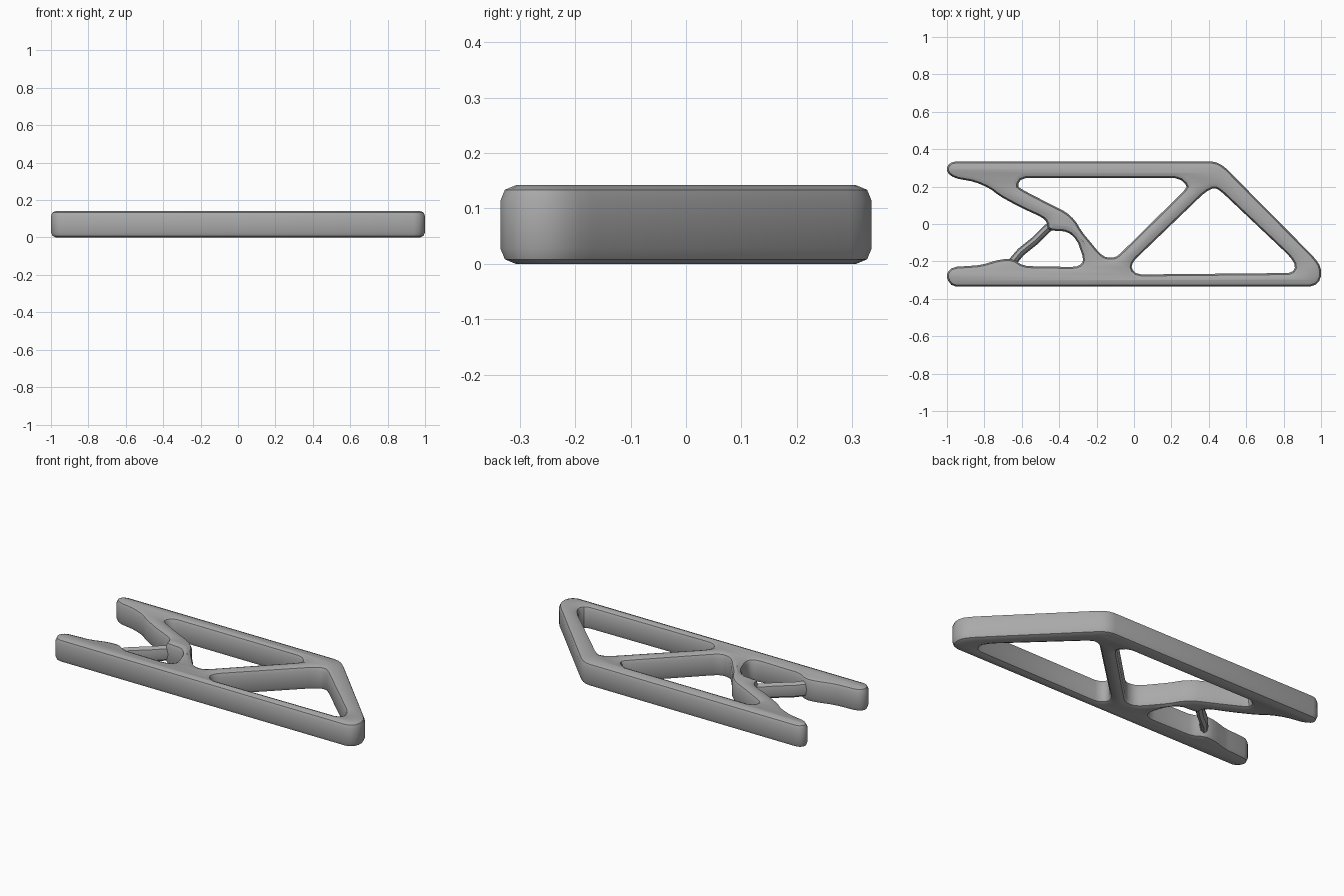
import bpy, bmesh
from mathutils import Vector

if "Cube" in bpy.data.objects:
    bpy.data.objects.remove(bpy.data.objects["Cube"])

HEIGHT, BEVEL = 0.142, 0.028

grey = bpy.data.materials.new("plain grey")
grey.diffuse_color = (0.4, 0.4, 0.4, 1)
grey.use_nodes = True
grey.node_tree.nodes["Principled BSDF"].inputs["Base Color"].default_value = grey.diffuse_color


def soften(pts, limit=0.02):
    """Cut every corner once so the outline reads as rounded."""
    out, p = [], [Vector(q) for q in pts]
    for i, c in enumerate(p):
        for n in (p[i - 1], p[(i + 1) % len(p)]):
            d = n - c
            out.append(c + d * min(0.25, limit / d.length))
    return out


def add_spline(curve, pts, closed):
    s = curve.splines.new('POLY')
    s.points.add(len(pts) - 1)
    for sp, q in zip(s.points, pts):
        sp.co = (q[0], q[1], 0, 1)
    s.use_cyclic_u = closed


def finish(name, curve, z_scale=1):
    """Turn the curve into a clean, smooth shaded mesh object."""
    ob = bpy.data.objects.new(name, curve)
    bpy.context.collection.objects.link(ob)
    bpy.ops.object.select_all(action='DESELECT')
    ob.select_set(True)
    bpy.context.view_layer.objects.active = ob
    bpy.ops.object.convert(target='MESH')
    ob = bpy.context.view_layer.objects.active
    bm = bmesh.new()
    bm.from_mesh(ob.data)
    bmesh.ops.remove_doubles(bm, verts=bm.verts, dist=0.0003)
    for v in bm.verts:
        v.co.z = v.co.z * z_scale + HEIGHT / 2
    bmesh.ops.recalc_face_normals(bm, faces=bm.faces)
    bm.to_mesh(ob.data)
    bm.free()
    ob.data.materials.clear()
    ob.data.materials.append(grey)
    bpy.ops.object.shade_smooth_by_angle(angle=0.6)


# Outer outline, with the left bay left open for the separate strut
outline = [(-.97, -.335), (.96, -.335), (1, -.295), (1, -.23), (.965, -.18),
           (.48, .31), (.43, .335), (-.97, .335), (-1, .31), (-1, .275),
           (-.96, .245), (-.85, .225), (-.77, .19), (-.72, .15), (-.61, .09),
           (-.49, .035), (-.465, .01), (-.46, -.03), (-.42, -.037),
           (-.355, -.04), (-.305, -.085), (-.27, -.185), (-.28, -.215),
           (-.315, -.23), (-.59, -.225), (-.65, -.185), (-.72, -.19),
           (-.82, -.22), (-.97, -.23), (-1, -.26), (-1, -.295)]
# Opening below the top beam
upper_hole = [(-.6, .245), (.24, .245), (.285, .205), (.27, .18),
              (-.065, -.15), (-.10, -.18), (-.15, -.18), (-.185, -.155),
              (-.28, -.04), (-.315, .02), (-.365, .065), (-.475, .12),
              (-.6, .185), (-.625, .205)]
# Triangular opening at the right
right_hole = [(-.005, -.20), (.38, .17), (.43, .195), (.465, .175),
              (.835, -.175), (.865, -.225), (.845, -.262), (.02, -.27),
              (-.015, -.24)]

frame = bpy.data.curves.new("bracket_frame", 'CURVE')
frame.dimensions = '2D'
frame.fill_mode = 'BOTH'
frame.extrude = HEIGHT / 2 - BEVEL
frame.bevel_depth = BEVEL
frame.bevel_resolution = 1
frame.offset = -BEVEL
for loop in (outline, upper_hole, right_hole):
    add_spline(frame, soften(loop), True)
finish("bracket_frame", frame)

# Slim oval strut closing the left bay
strut = bpy.data.curves.new("slim_strut", 'CURVE')
strut.dimensions = '3D'
strut.bevel_depth = 0.023
strut.bevel_resolution = 2
strut.use_fill_caps = True
add_spline(strut, [(-.66, -.215), (-.605, -.15), (-.53, -.09),
                   (-.47, -.03), (-.41, .02)], False)
finish("slim_strut", strut, z_scale=2)
